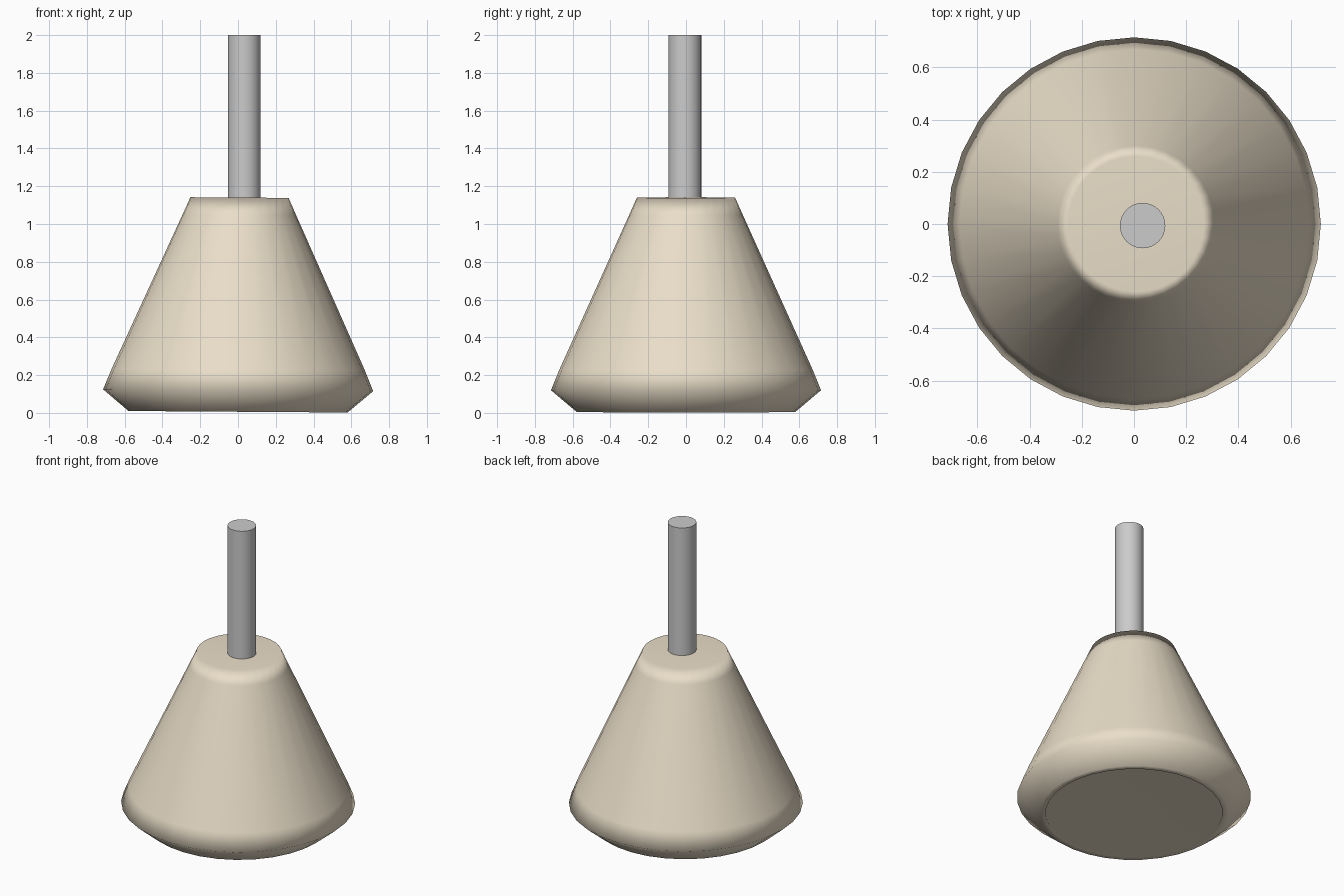
import bpy, bmesh, math

if "Cube" in bpy.data.objects:
    bpy.data.objects.remove(bpy.data.objects["Cube"])

SIDES = 32


def lathe(name, profile, smooth_caps=False):
    """Spin an outline of (r, z) points round z and cap both ends."""
    bm = bmesh.new()
    rings = [[bm.verts.new((r * math.cos(2 * math.pi * i / SIDES),
                            r * math.sin(2 * math.pi * i / SIDES), z))
              for i in range(SIDES)] for r, z in profile]
    for lower, upper in zip(rings, rings[1:]):
        for i in range(SIDES):
            j = (i + 1) % SIDES
            bm.faces.new((lower[i], lower[j], upper[j], upper[i])).smooth = True
    bm.faces.new(rings[0][::-1]).smooth = smooth_caps
    bm.faces.new(rings[-1]).smooth = smooth_caps
    bmesh.ops.recalc_face_normals(bm, faces=bm.faces[:])
    mesh = bpy.data.meshes.new(name)
    bm.to_mesh(mesh)
    bm.free()
    obj = bpy.data.objects.new(name, mesh)
    bpy.context.collection.objects.link(obj)
    return obj


# Shade: base, lip, outer wall, top cap
shade = lathe("lamp_shade", [
    (0.54, 0.012), (0.54, 0.007), (0.58, 0.006),
    (0.715, 0.12), (0.67, 0.23), (0.30, 1.05), (0.26, 1.14)], smooth_caps=True)
shade.rotation_euler = (0, math.radians(0.4), 0)  # hangs slightly crooked
shade.modifiers.new("soft_edges", 'WEIGHTED_NORMAL')
beige = bpy.data.materials.new("beige")
beige.diffuse_color = (0.82, 0.73, 0.58, 1)
beige.use_nodes = True
beige.node_tree.nodes["Principled BSDF"].inputs["Base Color"].default_value = beige.diffuse_color
shade.data.materials.append(beige)

# Hanging rod, a little off centre
rod = lathe("hanging_rod", [(0.087, 1.12), (0.087, 2.0)])
rod.location = (0.033, -0.006, 0)
